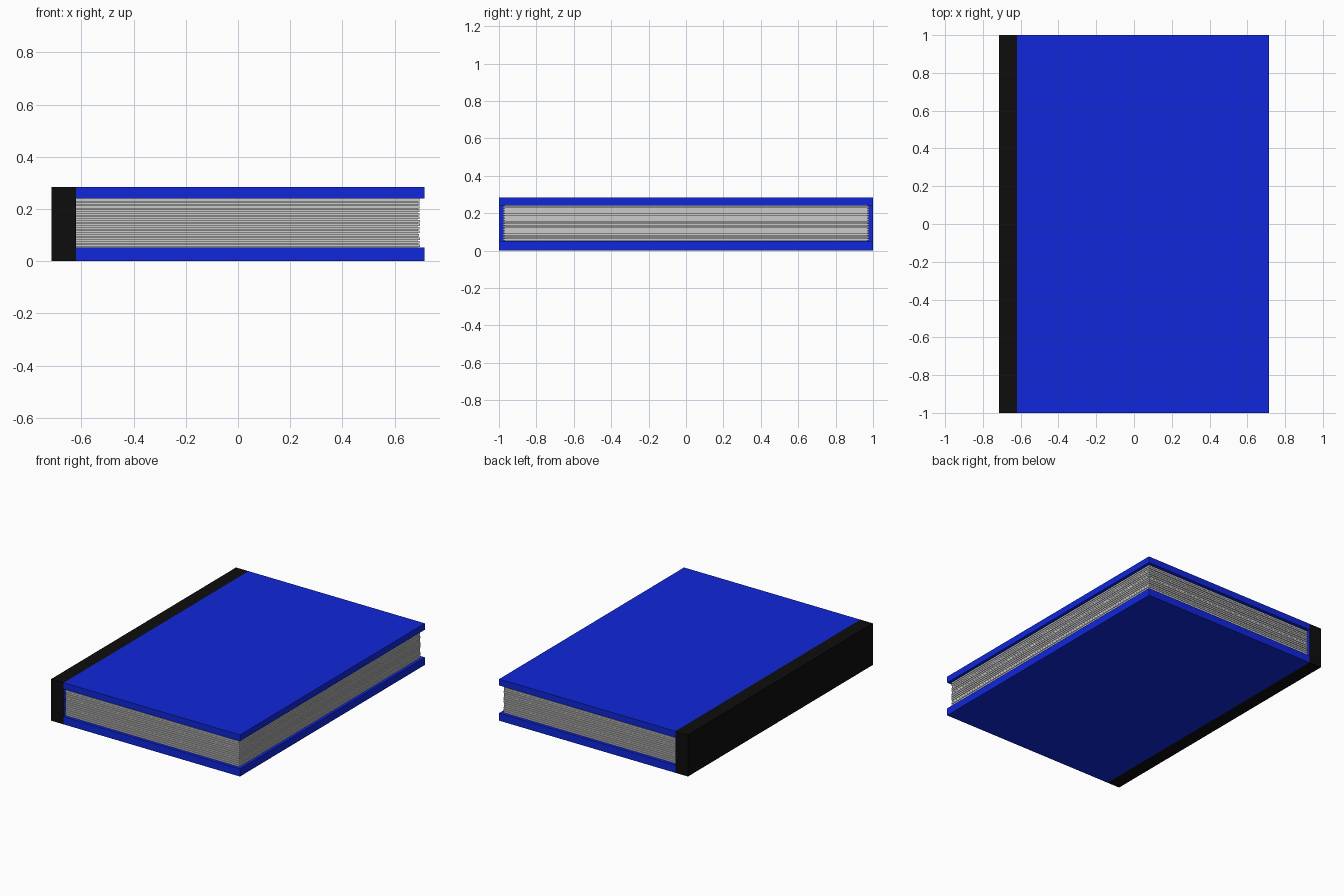
import bpy
import bmesh
import random
from mathutils import Matrix

if "Cube" in bpy.data.objects:
    bpy.data.objects.remove(bpy.data.objects["Cube"])

random.seed(4)

X_OUT, X_HINGE, HALF_LEN, HEIGHT = 0.715, -0.62, 1.0, 0.285
PAGE_LOW, PAGE_TOP = 0.052, 0.241


def material(name, rgb):
    mat = bpy.data.materials.new(name)
    mat.diffuse_color = (*rgb, 1)
    mat.use_nodes = True
    mat.node_tree.nodes["Principled BSDF"].inputs["Base Color"].default_value = mat.diffuse_color
    return mat


def add_box(bm, lo, hi):
    size = [b - a for a, b in zip(lo, hi)]
    mid = [(a + b) / 2 for a, b in zip(lo, hi)]
    m = Matrix.Translation(mid) @ Matrix.Diagonal((*size, 1))
    bmesh.ops.create_cube(bm, size=1, matrix=m)


def make_object(name, boxes, mats=()):
    bm = bmesh.new()
    for lo, hi in boxes:
        add_box(bm, lo, hi)
    mesh = bpy.data.meshes.new(name)
    bm.to_mesh(mesh)
    bm.free()
    for mat in mats:
        mesh.materials.append(mat)
    obj = bpy.data.objects.new(name, mesh)
    bpy.context.collection.objects.link(obj)
    return obj


blue = material("blue_cloth", (0.005, 0.02, 0.7))
black = material("black_binding", (0.004, 0.004, 0.004))

# Cover boards
for name, z0, z1 in (("back_cover", 0, PAGE_LOW), ("front_cover", PAGE_TOP, HEIGHT)):
    make_object(name, [((X_HINGE, -HALF_LEN, z0), (X_OUT, HALF_LEN, z1))], [blue])

# Spine: black outside, blue lining on the face toward the pages
spine = make_object("spine", [((-X_OUT, -HALF_LEN, 0), (X_HINGE, HALF_LEN, HEIGHT))],
                    [black, blue])
for face in spine.data.polygons:
    if face.normal.x > 0.5:
        face.material_index = 1

# Page block: recessed core with a stack of slightly uneven sheets
count = 14
pitch = (PAGE_TOP - PAGE_LOW) / count
core = ((X_HINGE, -0.97, PAGE_LOW), (0.687, 0.97, PAGE_TOP))
sheets = []
for i in range(count):
    z = PAGE_LOW + i * pitch
    x = 0.697 - random.uniform(0, 0.003)
    y = 0.98 - random.uniform(0, 0.003)
    sheets.append(((X_HINGE, -y, z + 0.0015), (x, y, z + pitch - 0.0015)))
make_object("pages", [core] + sheets)
